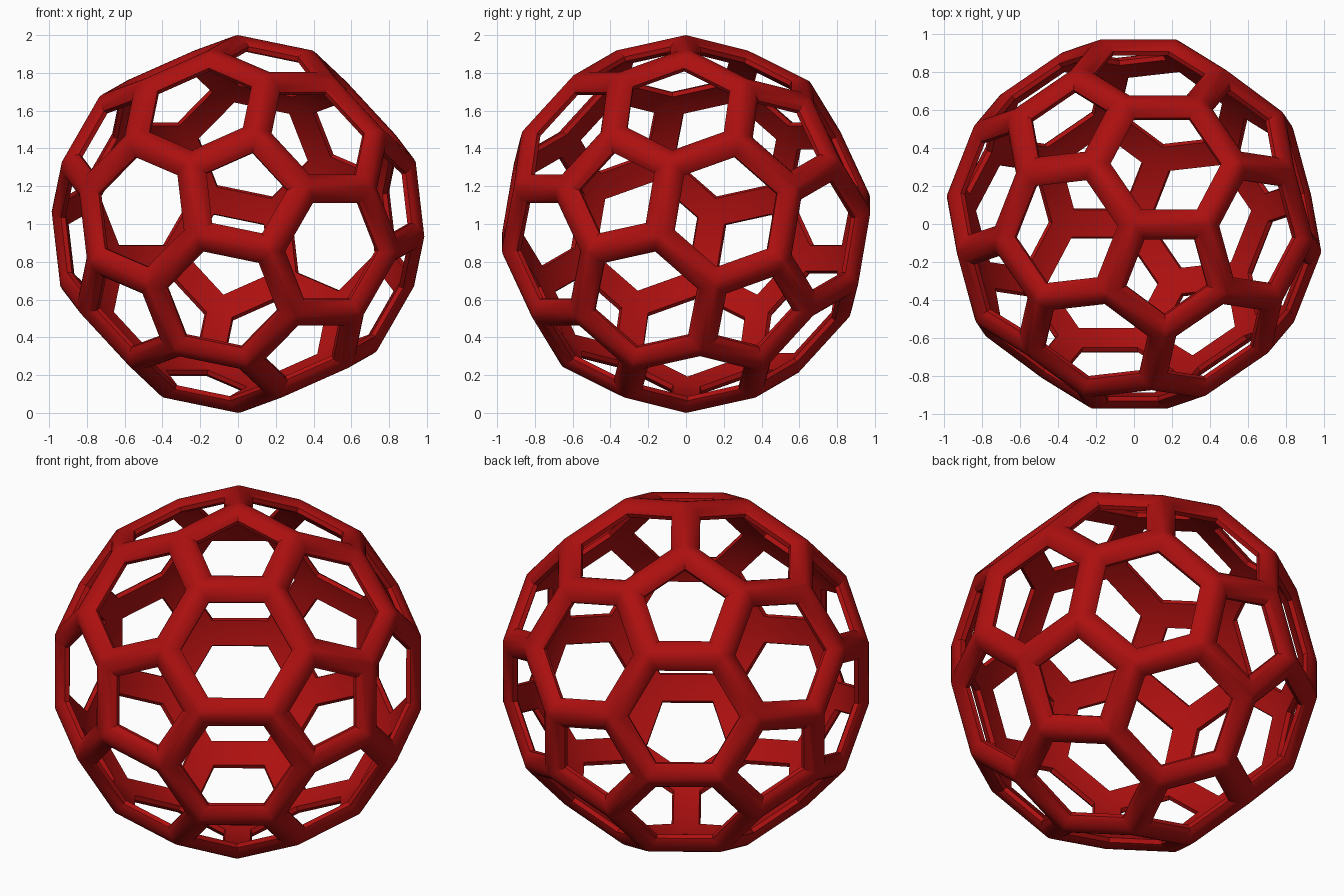
import bpy, bmesh, math
from mathutils import Vector, Matrix

if "Cube" in bpy.data.objects:
    bpy.data.objects.remove(bpy.data.objects["Cube"])

WIDTH, DROP, RIM, STEPS = 0.092, 0.055, 0.025, 5

# Icosahedron that gets truncated
ico = bmesh.new()
bmesh.ops.create_icosphere(ico, subdivisions=1, radius=1)
ico.verts.ensure_lookup_table()

# Truncated corners: (i, j) is the point near i on edge i-j
pts = {}
for e in ico.edges:
    a, b = e.verts
    pts[a.index, b.index] = (a.co * 2 + b.co).normalized()
    pts[b.index, a.index] = (b.co * 2 + a.co).normalized()

# Pentagons around old vertices, hexagons inside old triangles
polys = []
for v in ico.verts:
    n = v.co.normalized()
    u = n.orthogonal().normalized()
    w = n.cross(u)
    ks = [(v.index, e.other_vert(v).index) for e in v.link_edges]
    ks.sort(key=lambda k: math.atan2(pts[k].dot(w), pts[k].dot(u)))
    polys.append(ks)
for f in ico.faces:
    a, b, c = [v.index for v in f.verts]
    polys.append([(a, b), (b, a), (b, c), (c, b), (c, a), (a, c)])
ico.free()

# Orient: one corner straight up, a pentagon edge along +x, the pentagon towards -y
pent = polys[0]
up = pts[pent[0]]
for k in (pent[1], pent[-1]):
    x = pts[k] - up
    x = (x - up * x.dot(up)).normalized()
    y = up.cross(x)
    centre = sum((pts[q] for q in pent), Vector()) / 5
    if centre.dot(y) < 0:
        rot = Matrix((x, y, up))
        break
pts = {k: rot @ p for k, p in pts.items()}

# Rounded struts outside, short rim around each hole, flat inside
bm = bmesh.new()
outer = {k: bm.verts.new(p) for k, p in pts.items()}
inner = {k: bm.verts.new(p * (1 - DROP - RIM)) for k, p in pts.items()}
for ks in polys:
    n = len(ks)
    c = sum((pts[k] for k in ks), Vector()) / n
    nrm = c.normalized()
    apothem = ((pts[ks[0]] + pts[ks[1]]) / 2 - c).length

    def ring(s, h):
        return [bm.verts.new(c + (pts[k] - c) * (1 - s / apothem) - nrm * h) for k in ks]

    rings = [[outer[k] for k in ks]]
    for i in range(1, STEPS + 1):
        s = WIDTH * i / STEPS
        h = DROP * (i / STEPS) ** 2 - 0.34 * s
        rings.append(ring(s, h))
    rings.append(ring(WIDTH, h + RIM))
    rings.append([inner[k] for k in ks])
    for r, q in zip(rings, rings[1:]):
        for i in range(n):
            j = (i + 1) % n
            bm.faces.new((r[i], r[j], q[j], q[i]))
bmesh.ops.recalc_face_normals(bm, faces=bm.faces)

mesh = bpy.data.meshes.new("lattice_ball")
bm.to_mesh(mesh)
bm.free()
ball = bpy.data.objects.new("lattice_ball", mesh)
bpy.context.collection.objects.link(ball)
ball.location.z = 1
mat = bpy.data.materials.new("dark_red")
mat.diffuse_color = (0.42, 0.005, 0.005, 1)
mat.use_nodes = True
mat.node_tree.nodes["Principled BSDF"].inputs["Base Color"].default_value = mat.diffuse_color
mesh.materials.append(mat)

bpy.context.view_layer.objects.active = ball
ball.select_set(True)
bpy.ops.object.shade_smooth_by_angle(angle=math.radians(30))
